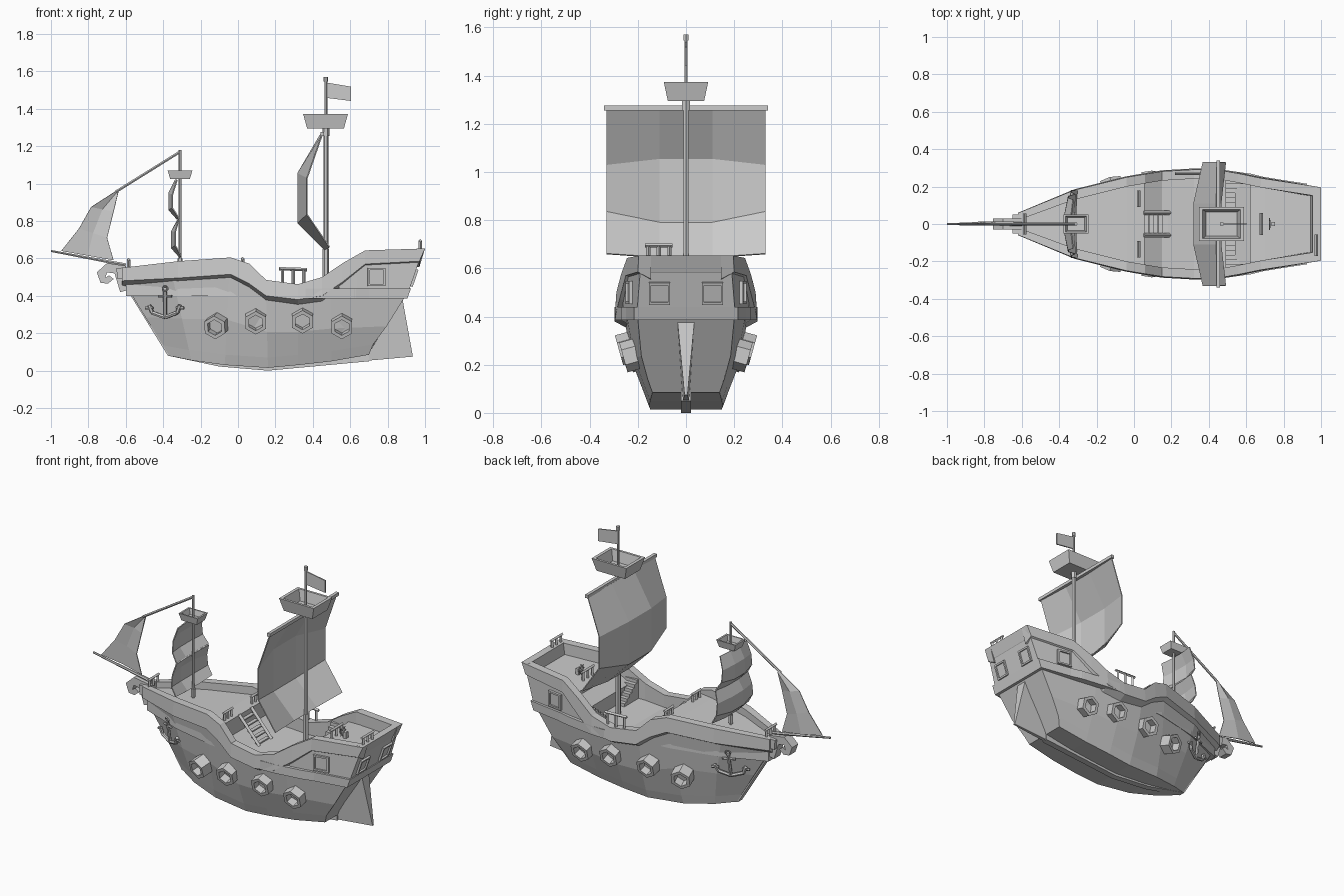
import bpy, bmesh, math
from mathutils import Vector as V

if "Cube" in bpy.data.objects:
    bpy.data.objects.remove(bpy.data.objects["Cube"])


def finish(name, bm, thick=0):
    bmesh.ops.recalc_face_normals(bm, faces=bm.faces)
    me = bpy.data.meshes.new(name)
    bm.to_mesh(me)
    bm.free()
    ob = bpy.data.objects.new(name, me)
    bpy.context.collection.objects.link(ob)
    if thick:
        m = ob.modifiers.new("thickness", "SOLIDIFY")
        m.thickness, m.offset = thick, 0
    return ob


def loft(bm, rings):
    rs = [[bm.verts.new(p) for p in r] for r in rings]
    n = len(rs[0])
    for a, b in zip(rs, rs[1:]):
        for i in range(n):
            j = (i + 1) % n
            bm.faces.new((a[i], a[j], b[j], b[i]))
    bm.faces.new(rs[0][::-1])
    bm.faces.new(rs[-1])


def box(bm, x0, x1, y0, y1, z0, z1):
    loft(bm, [[(x0, y0, z), (x1, y0, z), (x1, y1, z), (x0, y1, z)] for z in (z0, z1)])


def ring(c, d, r, n, a0=0.0):
    d = V(d).normalized()
    u = d.cross(V((0, 0, 1)) if abs(d.z) < .9 else V((0, 1, 0))).normalized()
    w = u.cross(d)
    return [V(c) + r * (u * math.cos(a0 + 2 * math.pi * i / n) + w * math.sin(a0 + 2 * math.pi * i / n))
            for i in range(n)]


def bar(bm, p, q, r, r2=None, n=6):
    d = V(q) - V(p)
    loft(bm, [ring(p, d, r, n), ring(q, d, r2 or r, n)])


def prism(bm, pts, h):
    loft(bm, [[(x, y, z) for x, z in pts] for y in (-h, h)])


def both(half):
    """close a half section by mirroring it across the centre line"""
    return half + [(x, -y, z) for x, y, z in reversed(half)]


# Hull: top x, half width, z; then bottom x, half width, z
hull = [(-.62, .04, .49, -.37, .02, .08), (-.35, .155, .50, -.25, .08, .055),
        (-.05, .225, .515, -.07, .135, .03), (.15, .25, .40, .16, .16, .015),
        (.32, .255, .385, .32, .165, .03), (.5, .245, .40, .5, .16, .05),
        (.89, .20, .39, .70, .15, .085)]
rings = []
for xt, wt, zt, xb, wb, zb in hull:
    rings.append(both([(xt, wt, zt), ((xt + xb) / 2, (wt + wb) * .53, (zt + zb) / 2),
                       (xb + (xt - xb) * .12, wb * 1.06, zb + .055), (xb, wb * .93, zb)]))
bm = bmesh.new()
loft(bm, rings)
finish("hull", bm)

# Stem, keel and rudder
bm = bmesh.new()
prism(bm, [(-.635, .5), (-.375, .08), (-.1, .022), (.16, 0), (.70, .05), (.70, .1), (.16, .05),
           (-.1, .07), (-.34, .11), (-.59, .5)], .02)
finish("keel", bm)
bm = bmesh.new()
loft(bm, [[(.60, -w, zb), (x1, -w * .4, z), (x1, w * .4, z), (.60, w, zb)] if z < .1 else
          [(.84, -w, z), (x1, -w, z), (x1, w, z), (.84, w, z)]
          for x1, z, w, zb in ((.935, .075, .015, .045), (.88, .38, .035, 0))])
finish("rudder", bm)

# Bulwark band: x, half width, bottom z, top z
rail = [(-.62, .06, .48, .55), (-.32, .185, .495, .585), (-.04, .255, .515, .605), (.06, .272, .465, .572),
        (.15, .287, .40, .485), (.32, .297, .38, .462), (.45, .295, .40, .50), (.56, .275, .475, .575),
        (.68, .25, .57, .643), (1.0, .2, .585, .653)]
bm = bmesh.new()
for s in (-1, 1):
    loft(bm, [[(x - (.03 if x > .9 else 0), s * w, zb), (x, s * w * .98, zt), (x, s * max(w - .055, .02), zt),
               (x - (.03 if x > .9 else 0), s * max(w - .055, .02), zb - .03)] for x, w, zb, zt in rail])
prism(bm, [(.94, .56), (.97, .585), (1.0, .653), (.955, .652)], .19)
prism(bm, [(-.645, .49), (-.59, .49), (-.585, .553), (-.65, .548)], .05)
finish("bulwark", bm)

# Foredeck
bm = bmesh.new()
loft(bm, [both([(x, w, z), (x, w, .40)]) for x, w, z in
          ((-.6, .04, .515), (-.32, .15, .54), (-.04, .215, .555), (.055, .225, .555))])
finish("foredeck", bm)

# Stern cabin with quarterdeck roof, wale below it
bm = bmesh.new()
loft(bm, [both([(xb, wb, .40), (xt, wt, zt)]) for xb, wb, xt, wt, zt in
          ((.62, .25, .62, .25, .56), (.70, .236, .70, .236, .57), (.905, .205, .968, .19, .585))])
loft(bm, [both([(x, w, .40), (x, w, z)]) for x, w, z in
          ((.42, .268, .40 + .02), (.54, .262, .485), (.64, .247, .55))][1:])
finish("stern_cabin", bm)
bm = bmesh.new()
loft(bm, [both([(xb, w, .385), (x, w, .44)]) for xb, x, w in
          ((.62, .62, .27), (.70, .70, .25), (.905, .925, .215))])
for s in (-1, 1):
    loft(bm, [[(x, s * w, .385), (x, s * w, .44), (x, s * (w - .04), .44), (x, s * (w - .04), .385)]
              for x, w in ((.36, .297), (.45, .293), (.63, .268))])
finish("wale", bm)


# Cabin windows: square frame around a recessed pane
def window(name, c, u, w, n, a, b):
    bm = bmesh.new()
    c, u, w, n = V(c), V(u).normalized(), V(w).normalized(), V(n).normalized()
    sq = lambda k, o: [c + u * i * a * k + w * j * b * k + n * o for i, j in ((-1, -1), (1, -1), (1, 1), (-1, 1))]
    loft(bm, [sq(1, -.03), sq(1, .012), sq(.78, .012), sq(.78, .002)])
    finish(name, bm)


for s in (-1, 1):
    window("stern_window", (.938, s * .11, .497), (0, 1, 0), (.063, 0, .185), (.185, 0, -.063), .044, .048)
    window("side_window", (.74, s * .232, .50), (1, -s * .17, 0), (0, 0, 1), (.17, s, 0), .048, .048)

# Hexagonal gun ports, tilted with the hull flare
for s in (-1, 1):
    for x, y, z in ((-.125, .235, .23), (.095, .268, .255), (.345, .278, .26), (.555, .26, .23)):
        bm = bmesh.new()
        sx = -.25 if x < 0 else 0
        d = V((sx, s, -.28)).normalized()
        c = V((x, s * y, z))
        loft(bm, [ring(c - d * k, d, r, 6, math.pi / 6) for k, r in ((.11, .064), (0, .064), (0, .043), (.05, .043))])
        finish("gun_port", bm)

# Anchors lying on the bow planks
for s in (-1, 1):
    bm = bmesh.new()
    P = lambda x, z: (x, s * (.155 + .42 * (x + .39) - .2 * (.5 - z)), z)
    bar(bm, P(-.39, .425), P(-.39, .29), .01)
    bar(bm, P(-.425, .398), P(-.355, .398), .007)
    path = [(-.475, .35), (-.46, .31), (-.39, .285), (-.325, .31), (-.31, .35)]
    for p, q in zip(path, path[1:]):
        bar(bm, P(*p), P(*q), .011)
    for x in (-.475, -.31):
        bar(bm, P(x - .02, .335), P(x + .02, .335), .008)
    hoop = [P(-.39 + .014 * math.cos(i * math.pi / 3), .437 + .014 * math.sin(i * math.pi / 3)) for i in range(7)]
    for p, q in zip(hoop, hoop[1:]):
        bar(bm, p, q, .005, n=4)
    finish("anchor", bm)

# Carved bow hook and bowsprit
bm = bmesh.new()
prism(bm, [(-.60, .56), (-.70, .575), (-.755, .525), (-.735, .47), (-.695, .465), (-.665, .49), (-.69, .51),
           (-.71, .495), (-.70, .525), (-.66, .52), (-.63, .42), (-.59, .43)], .03)
finish("bow_hook", bm)
bm = bmesh.new()
bar(bm, (-1, 0, .64), (-.6, 0, .565), .006, .01)
finish("bowsprit", bm)

# Masts, yards and spar
bm = bmesh.new()
bar(bm, (.47, 0, .37), (.47, 0, .65), .017)
bar(bm, (.47, 0, .60), (.47, 0, 1.3), .013)
bar(bm, (.47, 0, 1.27), (.47, 0, 1.55), .008)
bar(bm, (.47, 0, 1.545), (.47, 0, 1.57), .012)
bar(bm, (.47, 0, 1.255), (.47, 0, 1.295), .018)
finish("main_mast", bm)
bm = bmesh.new()
box(bm, .44, .46, -.34, .34, 1.255, 1.275)
finish("main_yard", bm)
bm = bmesh.new()
bar(bm, (-.31, 0, .52), (-.31, 0, 1.18), .008)
bar(bm, (-.31, 0, .55), (-.31, 0, .60), .014)
bar(bm, (-.31, 0, 1.17), (-.655, 0, .955), .008)
finish("fore_mast_and_spar", bm)


# Crow's nests: flared open boxes
def nest(name, x, z0, z1, a, b, k):
    bm = bmesh.new()
    sq = lambda f, z: [(x + i * a * f, j * b * f, z) for i, j in ((-1, -1), (1, -1), (1, 1), (-1, 1))]
    loft(bm, [sq(k, z0), sq(1, z1), sq(.84, z1), sq(k * .84, z0 + .012)])
    finish(name, bm)


nest("main_lookout", .468, 1.295, 1.373, .12, .092, .82)
nest("fore_lookout", -.31, 1.025, 1.07, .066, .05, .8)


# Square sails: rows of edge x, edge z, centre x, centre z, half width
def sail(name, rows):
    bm = bmesh.new()
    g = [[bm.verts.new(p) for p in ((xe, -w, ze), (xc, -w / 3, zc), (xc, w / 3, zc), (xe, w, ze))]
         for xe, ze, xc, zc, w in rows]
    for a, b in zip(g, g[1:]):
        for i in range(3):
            bm.faces.new((a[i], a[i + 1], b[i + 1], b[i]))
    finish(name, bm, .006)


sail("main_sail", [(.45, 1.26, .44, 1.26, .33), (.37, 1.03, .32, 1.055, .33),
                   (.37, .835, .32, .79, .33), (.49, .66, .465, .645, .33)])
sail("fore_sail_upper", [(-.325, 1.02, -.335, 1.02, .13), (-.35, .94, -.37, .95, .14),
                         (-.35, .87, -.37, .86, .15), (-.315, .815, -.325, .81, .16)])
sail("fore_sail_lower", [(-.315, .81, -.32, .81, .16), (-.335, .74, -.355, .745, .17),
                         (-.335, .67, -.355, .655, .18), (-.305, .615, -.31, .605, .18)])

# Jib: slightly bellied sheet between leading and trailing edge
bm = bmesh.new()
lead = [(-.645, .965), (-.785, .875), (-.85, .76), (-.945, .64)]
trail = [(-.64, .955), (-.665, .85), (-.70, .71), (-.665, .59)]
g = [[bm.verts.new((a[0] + (b[0] - a[0]) * t, .012 * (1 - abs(2 * t - 1)), a[1] + (b[1] - a[1]) * t))
      for t in (0, .5, 1)] for a, b in zip(lead, trail)]
for a, b in zip(g, g[1:]):
    for i in (0, 1):
        bm.faces.new((a[i], a[i + 1], b[i + 1], b[i]))
finish("jib_sail", bm, .005)

# Flag
bm = bmesh.new()
prism(bm, [(.475, 1.54), (.605, 1.518), (.605, 1.442), (.475, 1.458)], .004)
finish("flag", bm)


# Short railings: three posts and a top bar
def railing(name, p, q, h):
    bm = bmesh.new()
    p, q, up = V(p), V(q), V((0, 0, h))
    bar(bm, p + up, q + up, .009, n=4)
    for t in (.12, .5, .88):
        c = p.lerp(q, t)
        bar(bm, c, c + up, .009, n=4)
    finish(name, bm)


railing("gangway_railing", (.22, .27, .46), (.37, .27, .455), .085)
railing("bow_railing", (-.585, -.055, .545), (-.585, .055, .545), .05)
railing("stern_railing", (.975, -.17, .64), (.975, -.055, .64), .055)
railing("quarterdeck_railing", (.68, -.06, .56), (.68, .06, .56), .06)
for s in (-1, 1):
    railing("foredeck_railing", (.025, s * .09, .55), (.025, s * .18, .55), .05)

# Stairs: ladder from the foredeck, side steps up to the quarterdeck
bm = bmesh.new()
for i in range(5):
    x, z = .065 + i * .026, .525 - i * .03
    box(bm, x - .012, x + .012, -.055, .055, z - .008, z)
for s in (-1, 1):
    bar(bm, (.05, s * .06, .555), (.19, s * .06, .395), .012, n=4)
finish("foredeck_stairs", bm)
bm = bmesh.new()
for s in (-1, 1):
    for i in range(6):
        y = sorted((s * (.09 + i * .025), s * .24))
        box(bm, .49, .615, *y, .40, .42 + i * .02)
finish("quarterdeck_stairs", bm)

# Steering wheel
bm = bmesh.new()
box(bm, .735, .755, -.012, .012, .56, .61)
for i in range(8):
    a, b = i * math.pi / 4, (i + 1) * math.pi / 4
    f = lambda t, r: (.725, r * math.cos(t), .608 + r * math.sin(t))
    bar(bm, f(a, .022), f(b, .022), .004, n=4)
    bar(bm, f(a, 0), f(a, .032), .003, n=4)
finish("steering_wheel", bm)
